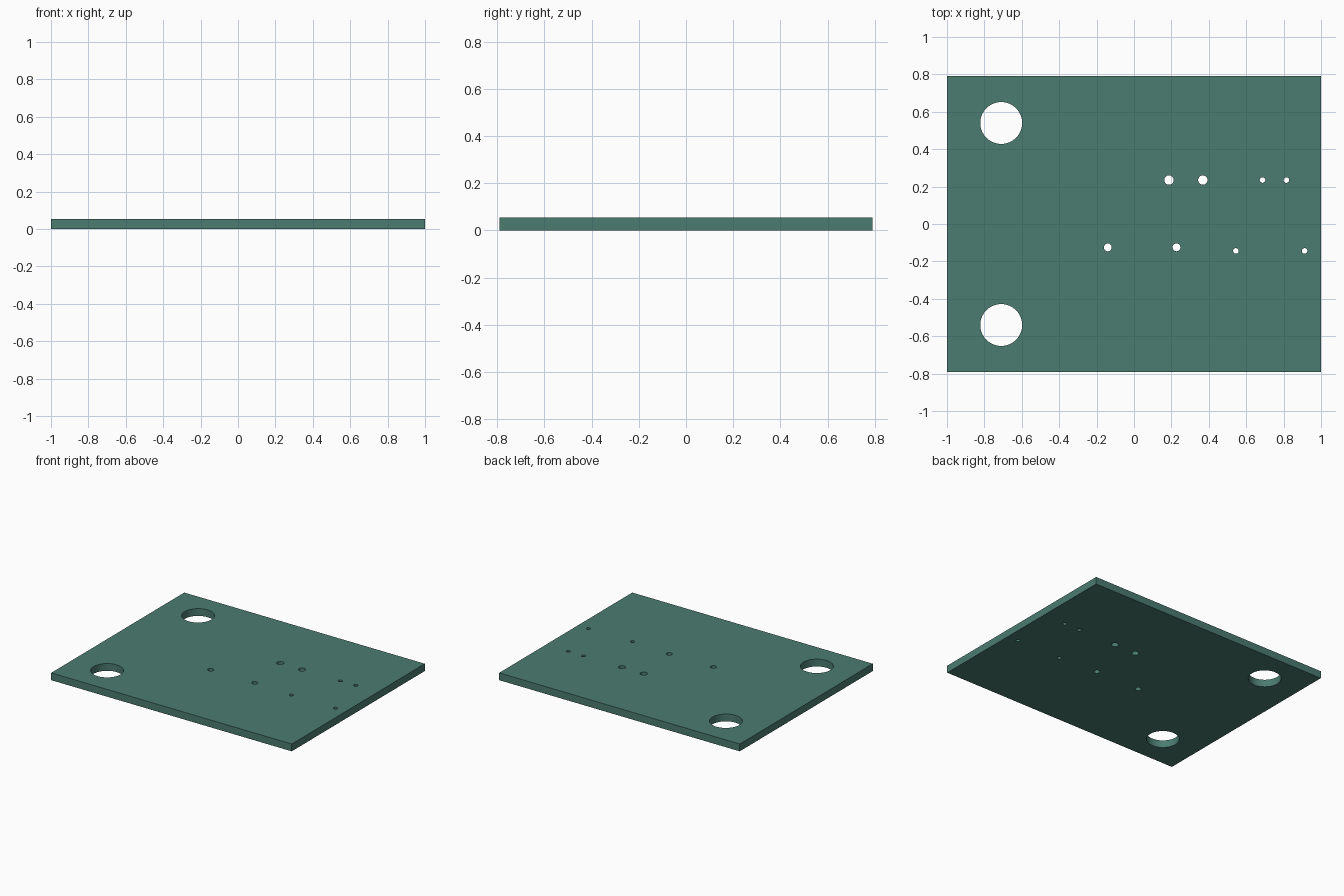
import bpy, bmesh
from mathutils import Matrix

if "Cube" in bpy.data.objects:
    bpy.data.objects.remove(bpy.data.objects["Cube"])

THICK = 0.055
WIDTH, DEPTH = 2.0, 1.58

# hole layout: x, y, radius
HOLES = [
    (-0.71, 0.54, 0.112), (-0.71, -0.54, 0.112),
    (0.187, 0.235, 0.025), (0.368, 0.235, 0.025),
    (0.687, 0.235, 0.015), (0.815, 0.235, 0.015),
    (-0.14, -0.125, 0.021), (0.227, -0.125, 0.021),
    (0.545, -0.144, 0.015), (0.912, -0.144, 0.015),
]


def make_object(name, bm):
    mesh = bpy.data.meshes.new(name)
    bm.to_mesh(mesh)
    bm.free()
    obj = bpy.data.objects.new(name, mesh)
    bpy.context.collection.objects.link(obj)
    return obj


# flat plate
bm = bmesh.new()
bmesh.ops.create_cube(bm, size=1, matrix=Matrix.Translation((0, 0, THICK / 2))
                      @ Matrix.Diagonal((WIDTH, DEPTH, THICK, 1)))
plate = make_object("mounting_plate", bm)

# all drill holes as one cutter
bm = bmesh.new()
for x, y, r in HOLES:
    bmesh.ops.create_cone(bm, cap_ends=True, segments=64 if r > 0.1 else 32,
                          radius1=r, radius2=r, depth=THICK * 3,
                          matrix=Matrix.Translation((x, y, THICK / 2)))
cutter = make_object("hole_cutter", bm)
cutter.hide_render = True

# drill the plate
cut = plate.modifiers.new("holes", 'BOOLEAN')
cut.operation = 'DIFFERENCE'
cut.solver = 'EXACT'
cut.object = cutter
bpy.context.view_layer.objects.active = plate
plate.select_set(True)
bpy.ops.object.modifier_apply(modifier=cut.name)
bpy.data.objects.remove(cutter, do_unlink=True)
bpy.ops.object.shade_smooth_by_angle()

# green finish
green = bpy.data.materials.new("green_finish")
green.diffuse_color = (0.07, 0.2, 0.16, 1)
green.use_nodes = True
green.node_tree.nodes["Principled BSDF"].inputs["Base Color"].default_value = green.diffuse_color
plate.data.materials.append(green)
